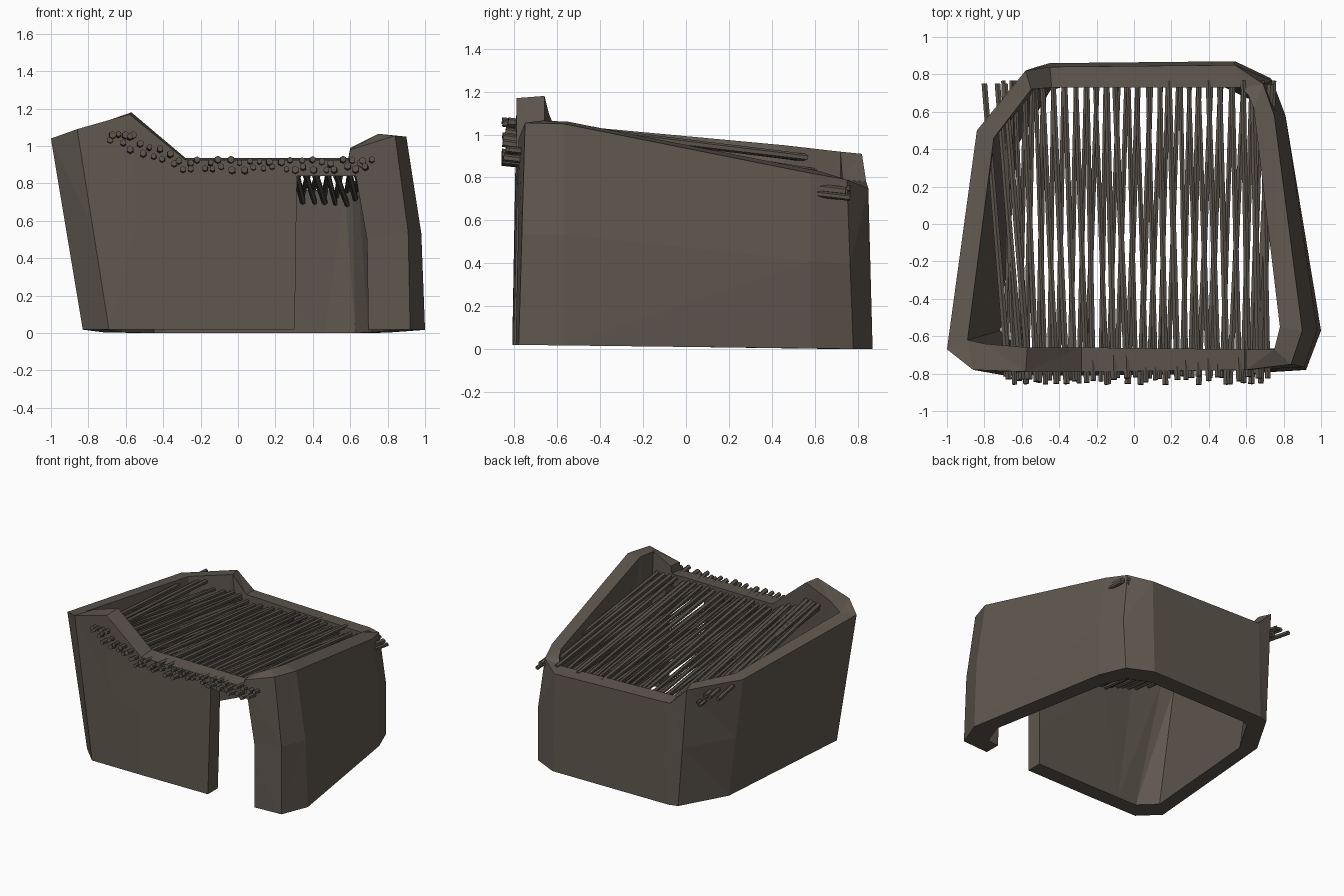
import bpy, bmesh, random
from mathutils import Vector

random.seed(4)
if "Cube" in bpy.data.objects:
    bpy.data.objects.remove(bpy.data.objects["Cube"])


def material(name, colour):
    mat = bpy.data.materials.new(name)
    mat.use_nodes = True
    mat.diffuse_color = (*colour, 1)
    mat.node_tree.nodes["Principled BSDF"].inputs["Base Color"].default_value = (*colour, 1)
    return mat


def finish(bm, name, mat):
    bmesh.ops.recalc_face_normals(bm, faces=bm.faces)
    mesh = bpy.data.meshes.new(name)
    bm.to_mesh(mesh)
    bm.free()
    obj = bpy.data.objects.new(name, mesh)
    bpy.context.collection.objects.link(obj)
    mesh.materials.append(mat)
    return obj


clay = material("dark clay", (.115, .095, .077))
wood = material("dark wood", (.105, .088, .07))

# Wall plan: outer rim with heights, inner rim, and outer foot, corner by corner
rim = [(-.86, -.78, 1.09), (-.58, -.79, 1.17), (-.28, -.79, .925), (.59, -.78, .925),
       (.6, -.78, .98), (.84, -.75, 1.055), (.9, -.57, 1.05), (.75, .58, .82),
       (.69, .75, .79), (.54, .85, .75), (-.45, .84, .78), (-.58, .82, .91),
       (-.84, .5, .94), (-1, -.67, 1.04)]
inner_rim = [(-.8, -.64), (-.57, -.66), (-.28, -.66), (.59, -.67), (.6, -.67), (.75, -.67),
             (.78, -.55), (.64, .62), (.61, .69), (.57, .73), (-.44, .73), (-.55, .72),
             (-.75, .46), (-.89, -.62)]
foot = [(-.69, -.81), (-.5, -.81), (-.28, -.81), (.59, -.8), (.6, -.8), (.92, -.78),
        (1, -.57), (.81, .58), (.73, .78), (.54, .87), (-.45, .86), (-.52, .84),
        (-.72, .5), (-.83, -.67)]


def bulge(low, high):
    """Halfway point of a wall edge, swollen a little on the left side."""
    mid = (low + high) / 2
    mid.x += .03 if mid.x > .7 else 0
    return mid


outer_top = [Vector(p) for p in rim]
inner_top = [Vector((x, y, p[2] + .01)) for (x, y), p in zip(inner_rim, rim)]
outer_low = [Vector((x, y, .01 - .012 * y)) for x, y in foot]
inner_low = [Vector((p.x * .86, p.y * .85, p.z)) for p in outer_low]
outer_mid = [bulge(a, b) for a, b in zip(outer_low, outer_top)]

# Clay walls: loops lofted around the cross-section into a closed ring
bm = bmesh.new()
loops = [[bm.verts.new(p) for p in loop]
         for loop in (outer_low, outer_mid, outer_top, inner_top, inner_low)]
for k, loop in enumerate(loops):
    after = loops[(k + 1) % len(loops)]
    for i in range(len(loop)):
        j = (i + 1) % len(loop)
        bm.faces.new((loop[i], loop[j], after[j], after[i]))
bmesh.ops.triangulate(bm, faces=bm.faces)
walls = finish(bm, "clay_walls", clay)

# Doorway cut through the front wall
bm = bmesh.new()
profile = [(.3, -.2), (.7, -.2), (.69, .5), (.63, .84), (.315, .84)]
face = bm.faces.new([bm.verts.new((x, -1, z)) for x, z in profile])
push = bmesh.ops.extrude_face_region(bm, geom=[face])["geom"]
bmesh.ops.translate(bm, vec=(0, .6, 0), verts=[v for v in push if isinstance(v, bmesh.types.BMVert)])
cutter = finish(bm, "doorway_cutter", clay)
cutter.hide_render = True
cut = walls.modifiers.new("doorway", "BOOLEAN")
cut.operation = "DIFFERENCE"
cut.solver = "EXACT"
cut.object = cutter
bpy.context.view_layer.objects.active = walls
bpy.ops.object.modifier_apply(modifier=cut.name)
bpy.data.objects.remove(cutter)


def add_stick(bm, start, end, radius):
    """Six-sided pole between two points, thinner at its end."""
    axis = Vector(end) - Vector(start)
    made = bmesh.ops.create_cone(bm, cap_ends=True, segments=6, radius1=radius,
                                 radius2=radius * .85, depth=axis.length)["verts"]
    turn = axis.to_track_quat("Z", "Y").to_matrix().to_4x4()
    bmesh.ops.transform(bm, matrix=turn, verts=made)
    bmesh.ops.translate(bm, vec=(Vector(start) + Vector(end)) / 2, verts=made)


# Roof poles: two crossing layers that slope down to the back
bm = bmesh.new()
count = 26
for layer, slant in enumerate((.03, -.03)):
    for i in range(count):
        x = -.66 + 1.36 * i / (count - 1)
        front_x = x - slant * .6 + random.uniform(-.012, .012)
        back_x = x * 1.02 + slant + random.uniform(-.012, .012)
        front_z = .885 + .035 * layer + max(0, -.3 - x) * .42 + random.uniform(-.012, .012)
        back_z = .7 + .04 * layer + max(0, -.4 - x) * .4 + random.uniform(-.02, .02)
        start = (front_x, -random.uniform(.81, .86), front_z)
        add_stick(bm, start, (back_x, .765, back_z), random.uniform(.015, .02))
# Stray poles poking out of the back corners
for x in (-.8, -.73, -.69):
    add_stick(bm, (x + .13, -.83, 1.06), (x, .75, .87), .02)
add_stick(bm, (.66, -.8, .91), (.73, .745, .735), .024)
finish(bm, "roof_poles", wood)
